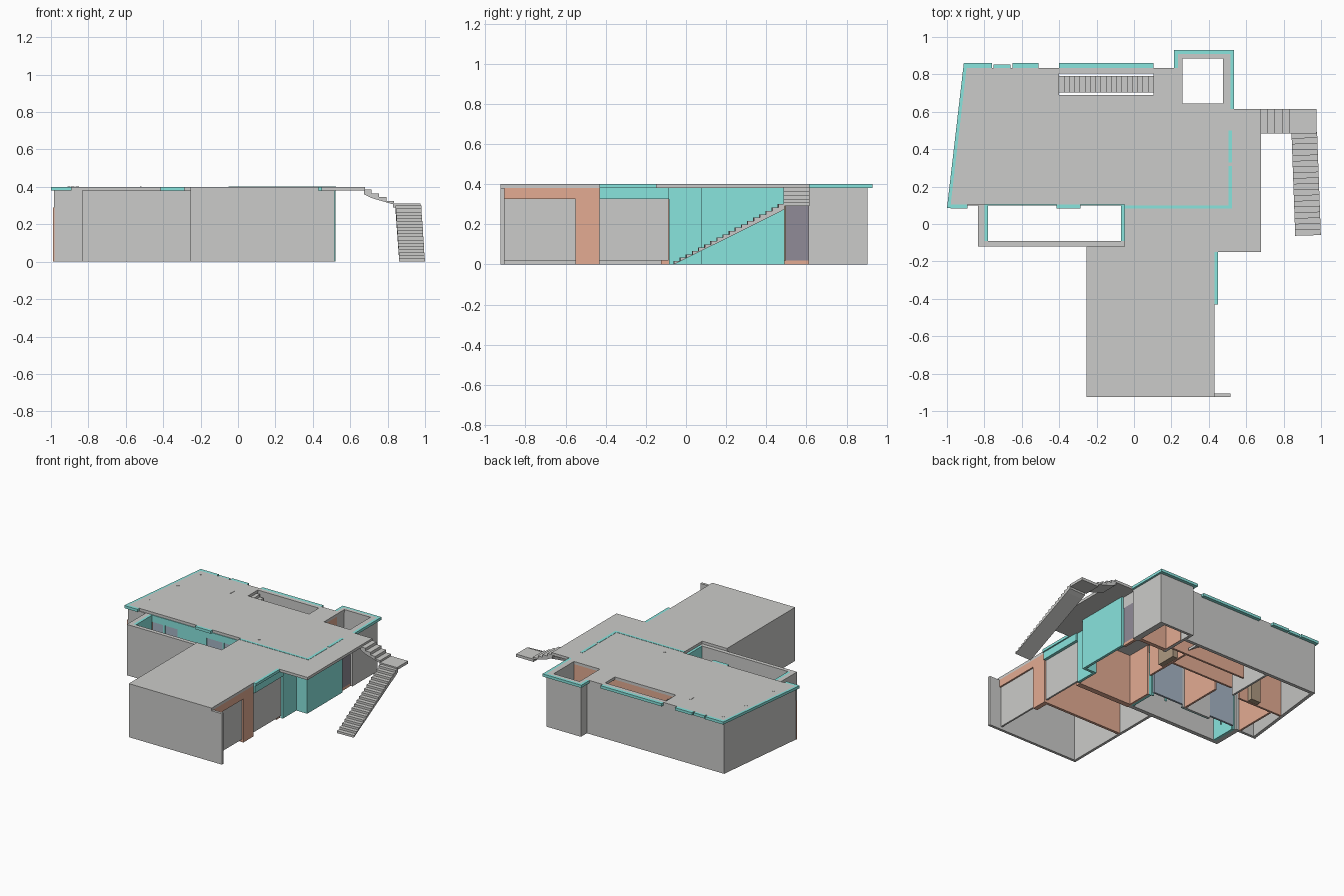
import bpy, bmesh
from mathutils import Vector

old = bpy.data.objects.get("Cube")
if old:
    bpy.data.objects.remove(old, do_unlink=True)


def material(name, rgb):
    m = bpy.data.materials.new(name)
    m.use_nodes = True
    m.diffuse_color = (*rgb, 1)
    m.node_tree.nodes["Principled BSDF"].inputs["Base Color"].default_value = (*rgb, 1)
    return m


GRAY = material("concrete gray", (0.6, 0.6, 0.585))
TEAL = material("teal cladding", (0.25, 0.78, 0.73))
ORANGE = material("terracotta plaster", (0.77, 0.41, 0.29))
BLUE = material("blue glass", (0.38, 0.46, 0.56))
DOOR = material("dark violet door", (0.28, 0.26, 0.31))
BROWN = material("brown wood", (0.42, 0.32, 0.22))


def add_mesh(name, bm, mat):
    bmesh.ops.recalc_face_normals(bm, faces=bm.faces)
    me = bpy.data.meshes.new(name)
    bm.to_mesh(me)
    bm.free()
    me.materials.append(mat)
    ob = bpy.data.objects.new(name, me)
    bpy.context.collection.objects.link(ob)


def prism(name, pts, offset, mat):
    """Extrude a closed outline of 3D points along an offset."""
    bm = bmesh.new()
    face = bm.faces.new([bm.verts.new(p) for p in pts])
    geo = bmesh.ops.extrude_face_region(bm, geom=[face])["geom"]
    bmesh.ops.translate(bm, vec=offset, verts=[v for v in geo if isinstance(v, bmesh.types.BMVert)])
    # keep the starting cap so the solid is closed
    if not face.is_valid:
        bmesh.ops.holes_fill(bm, edges=bm.edges)
    add_mesh(name, bm, mat)


def box(name, x0, x1, y0, y1, z0, z1, mat):
    pts = [(x0, y0, z0), (x1, y0, z0), (x1, y1, z0), (x0, y1, z0)]
    prism(name, pts, (0, 0, z1 - z0), mat)


def slab(name, outlines, z0, z1, mat):
    """Flat plate; the outlines after the first are holes."""
    cu = bpy.data.curves.new(name, "CURVE")
    cu.dimensions, cu.fill_mode, cu.extrude = "2D", "BOTH", (z1 - z0) / 2
    for pts in outlines:
        sp = cu.splines.new("POLY")
        sp.points.add(len(pts) - 1)
        for p, xy in zip(sp.points, pts):
            p.co = (*xy, 0, 1)
        sp.use_cyclic_u = True
    tmp = bpy.data.objects.new(name + " outline", cu)
    bpy.context.collection.objects.link(tmp)
    bpy.context.view_layer.update()
    me = bpy.data.meshes.new_from_object(tmp.evaluated_get(bpy.context.evaluated_depsgraph_get()))
    bpy.data.objects.remove(tmp)
    bm = bmesh.new()
    bm.from_mesh(me)
    bpy.data.meshes.remove(me)
    bmesh.ops.remove_doubles(bm, verts=bm.verts, dist=0.0001)
    bmesh.ops.translate(bm, vec=(0, 0, (z0 + z1) / 2), verts=bm.verts)
    for f in bm.faces:
        f.smooth = False
    add_mesh(name, bm, mat)


def rect(x0, x1, y0, y1):
    return [(x0, y0), (x1, y0), (x1, y1), (x0, y1)]


def stair(name, top, run, width, drop, n, mat, thick=0.025):
    """Flight descending along run, with stepped top and sloping underside."""
    top, run = Vector(top), Vector(run)
    pts = []
    for i in range(n):
        z = Vector((0, 0, -drop * i / n))
        pts += [top + run * (i / n) + z, top + run * ((i + 1) / n) + z]
    end = top + run - Vector((0, 0, drop))
    pts += [end, top + run / n - Vector((0, 0, drop / n + thick)), top - Vector((0, 0, thick))]
    prism(name, pts, width, mat)


H, T = 0.38, 0.40

# Roof slab with light well and stair opening
WELL = rect(0.26, 0.475, 0.645, 0.885)
SLOT = rect(-0.4, 0.105, 0.69, 0.805)
roof = [(-0.98, 0.105), (-0.05, 0.105), (-0.05, -0.12), (-0.255, -0.12), (-0.255, -0.925),
        (0.43, -0.925), (0.43, -0.15), (0.68, -0.15), (0.68, 0.615), (0.515, 0.615),
        (0.515, 0.91), (0.235, 0.91), (0.235, 0.835), (-0.895, 0.835)]
slab("roof", [roof, WELL, SLOT], H, T, GRAY)

# Teal roof rims
slab("left_rim", [[(-1, 0.085), (-0.98, 0.085), (-0.895, 0.835), (-0.895, 0.86), (-0.91, 0.86)]], H, T, TEAL)
for x0, x1, y1 in [(-0.895, -0.76, 0.86), (-0.75, -0.66, 0.853), (-0.65, -0.51, 0.86), (-0.4, 0.105, 0.86)]:
    box("back_rim", x0, x1, 0.835, y1, H, T, TEAL)
for x0, x1 in [(-0.98, -0.89), (-0.415, -0.285)]:
    box("front_rim", x0, x1, 0.083, 0.105, H, T, TEAL)
box("well_rim_back", 0.215, 0.535, 0.91, 0.93, H, T, TEAL)
box("well_rim_left", 0.215, 0.235, 0.835, 0.91, H, T, TEAL)
box("well_rim_right", 0.515, 0.535, 0.615, 0.91, H, T, TEAL)
box("garage_rim", 0.43, 0.45, -0.43, -0.15, H, T, TEAL)

# Teal inlay strips on the roof
for r in [(-0.05, 0.525, 0.083, 0.1), (0.505, 0.525, 0.1, 0.31), (0.505, 0.525, 0.33, 0.5)]:
    box("roof_inlay", *r, T - 0.002, T + 0.002, TEAL)

# Roof vents
for x, y, r in [(-0.86, 0.79, 0.009), (-0.885, 0.555, 0.011), (-0.905, 0.26, 0.007), (0.06, 0.165, 0.013)]:
    bpy.ops.mesh.primitive_cylinder_add(vertices=12, radius=r, depth=0.004, location=(x, y, T))
    bpy.context.object.name = "roof_vent"
    bpy.context.object.data.materials.append(GRAY)
box("roof_bracket", -0.525, -0.517, 0.655, 0.695, T, T + 0.002, GRAY)

# Main outer walls
box("back_wall", -0.9, 0.235, 0.81, 0.835, 0, H, GRAY)
slab("left_wall", [[(-0.983, 0.104), (-0.96, 0.104), (-0.875, 0.835), (-0.9, 0.835)]], 0, H, GRAY)
box("front_left_wall", -0.98, -0.8, 0.1, 0.12, 0, H, GRAY)
box("left_wall_edge", -0.988, -0.98, 0.1, 0.104, 0, 0.29, ORANGE)

# Light well walls
box("well_back_wall", 0.235, 0.52, 0.885, 0.905, 0, H, GRAY)
box("well_right_wall", 0.475, 0.52, 0.61, 0.885, 0, H, GRAY)
box("well_left_wall", 0.235, 0.255, 0.61, 0.885, 0, H, GRAY)
box("well_left_lining", 0.255, 0.26, 0.645, 0.8, 0, H, ORANGE)
box("well_front_wall", 0.255, 0.475, 0.615, 0.645, 0, H, ORANGE)

# East side: teal cladding and side door
box("east_wall", 0.5, 0.52, 0.08, 0.49, 0, H, TEAL)
box("east_return", 0.41, 0.52, 0.075, 0.095, 0, H, TEAL)
box("east_front_wall", 0.41, 0.43, -0.085, 0.08, 0, H, TEAL)
box("door_sill", 0.485, 0.505, 0.49, 0.61, 0, 0.02, ORANGE)
box("side_door", 0.485, 0.505, 0.495, 0.61, 0.02, 0.295, DOOR)
box("door_lintel", 0.485, 0.505, 0.49, 0.61, 0.295, H, GRAY)

# Garage with two closed doors and a dividing wall
box("garage_front_wall", -0.255, 0.515, -0.925, -0.905, 0, H, GRAY)
box("garage_left_wall", -0.255, -0.235, -0.905, -0.1, 0, H, GRAY)
box("garage_back_wall", -0.05, 0.405, -0.125, -0.085, 0, H, ORANGE)
box("garage_dividing_wall", -0.235, 0.405, -0.45, -0.43, 0, H, ORANGE)
box("garage_pillar", 0.395, 0.43, -0.55, -0.43, 0, H, ORANGE)
box("garage_lintel", 0.395, 0.43, -0.905, -0.55, 0.325, H, ORANGE)
box("side_lintel", 0.395, 0.44, -0.43, -0.085, 0.325, H, TEAL)
for y0, y1 in [(-0.905, -0.55), (-0.43, -0.087)]:
    box("garage_door", 0.405, 0.418, y0, y1, 0.02, 0.325, GRAY)

# Courtyard
box("court_front_wall", -0.835, -0.05, -0.12, -0.09, 0, H, GRAY)
box("court_left_wall", -0.835, -0.8, -0.09, 0.1, 0, H, GRAY)
box("court_left_lining", -0.8, -0.78, -0.09, 0.1, 0, H, TEAL)
box("court_right_wall", -0.05, -0.035, -0.12, 0.1, 0, H, ORANGE)
box("court_right_lining", -0.07, -0.05, -0.09, 0.1, 0, H, TEAL)
for x0, x1 in [(-0.78, -0.57), (-0.33, -0.08)]:
    box("court_window", x0, x1, 0.105, 0.12, 0.02, 0.33, BLUE)
box("court_back_wall", -0.57, -0.33, 0.108, 0.12, 0, 0.33, GRAY)
box("court_back_cladding", -0.57, -0.33, 0.1, 0.108, 0, 0.33, TEAL)
box("court_back_lintel", -0.8, -0.05, 0.1, 0.12, 0.33, H, TEAL)
for x in (-0.8, -0.69, -0.2, -0.085):
    box("court_mullion", x, x + 0.015, 0.1, 0.107, 0, 0.33, TEAL)

# Interior partitions
for name, r, mat in [
        ("corridor_wall", (-0.92, -0.55, 0.44, 0.455), ORANGE),
        ("hall_wall", (-0.42, 0.1, 0.52, 0.535), ORANGE),
        ("stair_side_wall", (-0.4, 0.235, 0.67, 0.685), ORANGE),
        ("bedroom_wall", (-0.845, -0.83, 0.12, 0.44), ORANGE),
        ("living_wall", (-0.36, -0.345, 0.12, 0.44), ORANGE),
        ("bath_wall", (-0.5, -0.485, 0.455, 0.81), GRAY),
        ("kitchen_wall", (0.1, 0.115, 0.3, 0.67), ORANGE),
        ("cupboard", (-0.7, -0.62, 0.46, 0.5), BROWN),
        ("kitchen_cupboard", (0.12, 0.16, 0.45, 0.6), BROWN)]:
    box(name, *r, 0, H, mat)
box("stair_opening_lining", -0.4, 0.105, 0.685, 0.69, 0.1, H, ORANGE)

# Stairs
stair("inner_stair", (-0.4, 0.702, H), (0.505, 0, 0), (0, 0.09, 0), 0.36, 18, GRAY)
stair("upper_flight", (0.675, 0.485, 0.385), (0.16, 0, 0), (0, 0.13, 0), 0.08, 4, GRAY)
box("stair_landing", 0.83, 0.975, 0.485, 0.615, 0.29, 0.31, GRAY)
stair("lower_flight", (0.842, 0.487, 0.3), (0.02, -0.55, 0), (0.137, 0.004, 0), 0.3, 18, GRAY)
